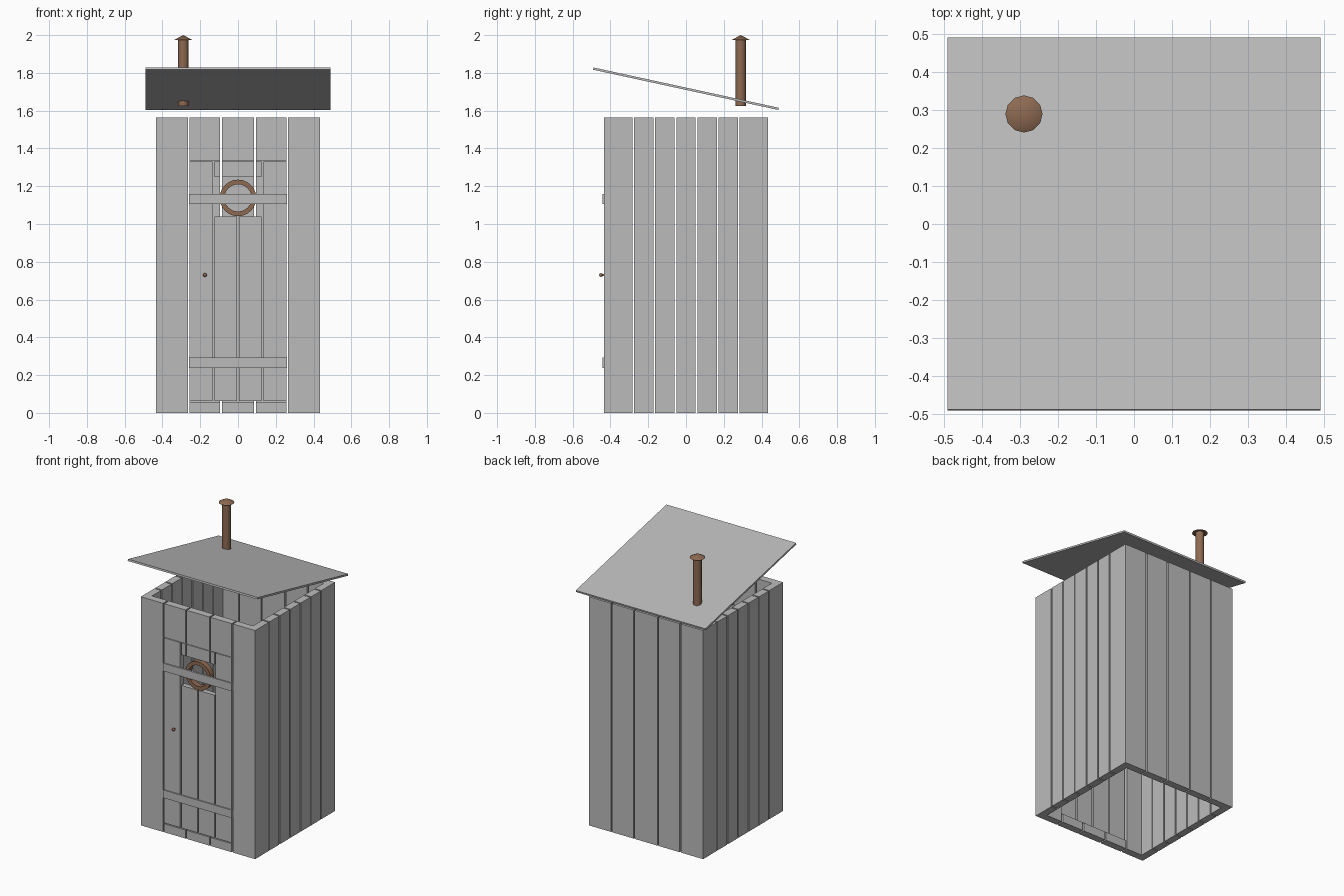
import bpy, bmesh, math
from mathutils import Matrix

if "Cube" in bpy.data.objects:
    bpy.data.objects.remove(bpy.data.objects["Cube"])

W, T, H, GAP = 0.433, 0.05, 1.565, 0.009   # half width, wall thickness, height, plank gap


def material(name, rgb):
    m = bpy.data.materials.new(name)
    m.diffuse_color = (*rgb, 1)
    m.use_nodes = True
    m.node_tree.nodes["Principled BSDF"].inputs["Base Color"].default_value = m.diffuse_color
    return m


GREY = material("grey wood", (0.5, 0.5, 0.5))
BROWN = material("rusty brown", (0.27, 0.145, 0.085))


def finish(name, bm, mat, smooth=False):
    bmesh.ops.recalc_face_normals(bm, faces=bm.faces)
    me = bpy.data.meshes.new(name)
    bm.to_mesh(me)
    bm.free()
    me.materials.append(mat)
    ob = bpy.data.objects.new(name, me)
    bpy.context.collection.objects.link(ob)
    if smooth:
        bpy.context.view_layer.objects.active = ob
        ob.select_set(True)
        bpy.ops.object.shade_smooth_by_angle(angle=math.radians(40))
        ob.select_set(False)
    return ob


def add_box(bm, x0, x1, y0, y1, z0, z1):
    m = Matrix.Translation(((x0 + x1) / 2, (y0 + y1) / 2, (z0 + z1) / 2))
    bmesh.ops.create_cube(bm, size=1, matrix=m @ Matrix.Diagonal((x1 - x0, y1 - y0, z1 - z0, 1)))


def box(name, *dims):
    bm = bmesh.new()
    add_box(bm, *dims)
    return finish(name, bm, GREY)


def plank_row(name, edges, y0, y1, z0, z1, along_y=False):
    """Row of upright planks between neighbouring edges, with a gap between each."""
    bm = bmesh.new()
    for a, b in zip(edges, edges[1:]):
        a, b = a + GAP / 2, b - GAP / 2
        add_box(bm, *((y0, y1, a, b) if along_y else (a, b, y0, y1)), z0, z1)
    return finish(name, bm, GREY)


def extrude_outline(name, pts, z0, z1):
    bm = bmesh.new()
    f = bm.faces.new([bm.verts.new((x, y, z0)) for x, y in pts])
    r = bmesh.ops.extrude_face_region(bm, geom=[f])
    for v in r["geom"]:
        if isinstance(v, bmesh.types.BMVert):
            v.co.z = z1
    return finish(name, bm, GREY)


# L-shaped corner planks
CX, CY = 0.26, 0.28
for sx in (-1, 1):
    for sy in (-1, 1):
        i, cx, cy = W - T, CX + GAP / 2, CY + GAP / 2
        pts = [(cx, W), (W, W), (W, cy), (i, cy), (i, i), (cx, i)]
        extrude_outline("corner_plank", [(sx * x, sy * y) for x, y in pts], 0, H)

# back and side walls
wall_edges = [-CX, -0.09, 0.09, CX]
side_edges = [-CY, -0.168, -0.056, 0.056, 0.168, CY]
plank_row("back_planks", wall_edges, W - T, W, 0, H)
for name, a, b in (("left_planks", -W, T - W), ("right_planks", W - T, W)):
    plank_row(name, side_edges, a, b, 0, H, along_y=True)

# front wall above and below the door
plank_row("door_header", wall_edges, -W, T - W, 1.335, H)
plank_row("door_sill", wall_edges, -W, T - W, 0, 0.058)

# door: lower planks, sides of the window, top strip
door_edges = [-CX, -0.13, 0, 0.13, CX]
D0, D1 = -W, -W + 0.035
plank_row("door_planks", door_edges, D0, D1, 0.064, 1.04)
for side in (-1, 1):
    plank_row("window_side_plank", sorted((side * 0.13, side * CX)), D0, D1, 1.04, 1.25)
plank_row("door_top_strip", [-CX, -0.13, -0.09, 0.09, 0.13, CX], D0, D1, 1.25, 1.331)

# door crossbars
for z in (0.265, 1.133):
    box("door_crossbar", -CX, CX, -W - 0.008, -W + 0.006, z - 0.027, z + 0.027)

# round window frame
bm = bmesh.new()
N, ring = 24, []
for k in range(N):
    a = 2 * math.pi * k / N
    ring.append([bm.verts.new((r * math.cos(a), y, 1.138 + r * math.sin(a)))
                 for r, y in ((0.072, -0.432), (0.097, -0.432), (0.097, -0.395), (0.072, -0.395))])
for k in range(N):
    p, q = ring[k], ring[(k + 1) % N]
    for j in range(4):
        bm.faces.new((p[j], q[j], q[(j + 1) % 4], p[(j + 1) % 4]))
finish("window_ring", bm, BROWN, True)

# door knob on a short stem
bm = bmesh.new()
bmesh.ops.create_uvsphere(bm, u_segments=12, v_segments=8, radius=0.01,
                          matrix=Matrix.Translation((-0.175, -0.45, 0.73)))
add_box(bm, -0.179, -0.171, -0.446, -0.425, 0.726, 0.734)
finish("door_knob", bm, BROWN, True)

# sloping roof sheet
roof = box("roof", -0.491, 0.491, -0.502, 0.502, -0.006, 0.006)
roof.location = (0, 0, 1.716)
roof.rotation_euler.x = -math.atan2(0.213, 0.98)


# stove pipe with a pointed cap
def cone(name, r0, r1, z0, z1, n):
    bm = bmesh.new()
    bmesh.ops.create_cone(bm, cap_ends=True, segments=n, radius1=r0, radius2=r1, depth=z1 - z0,
                          matrix=Matrix.Translation((-0.29, 0.29, (z0 + z1) / 2)))
    return finish(name, bm, BROWN, True)


cone("chimney_pipe", 0.027, 0.027, 1.625, 1.982, 16)
cone("chimney_cap", 0.049, 0.0, 1.974, 2.0, 12)
